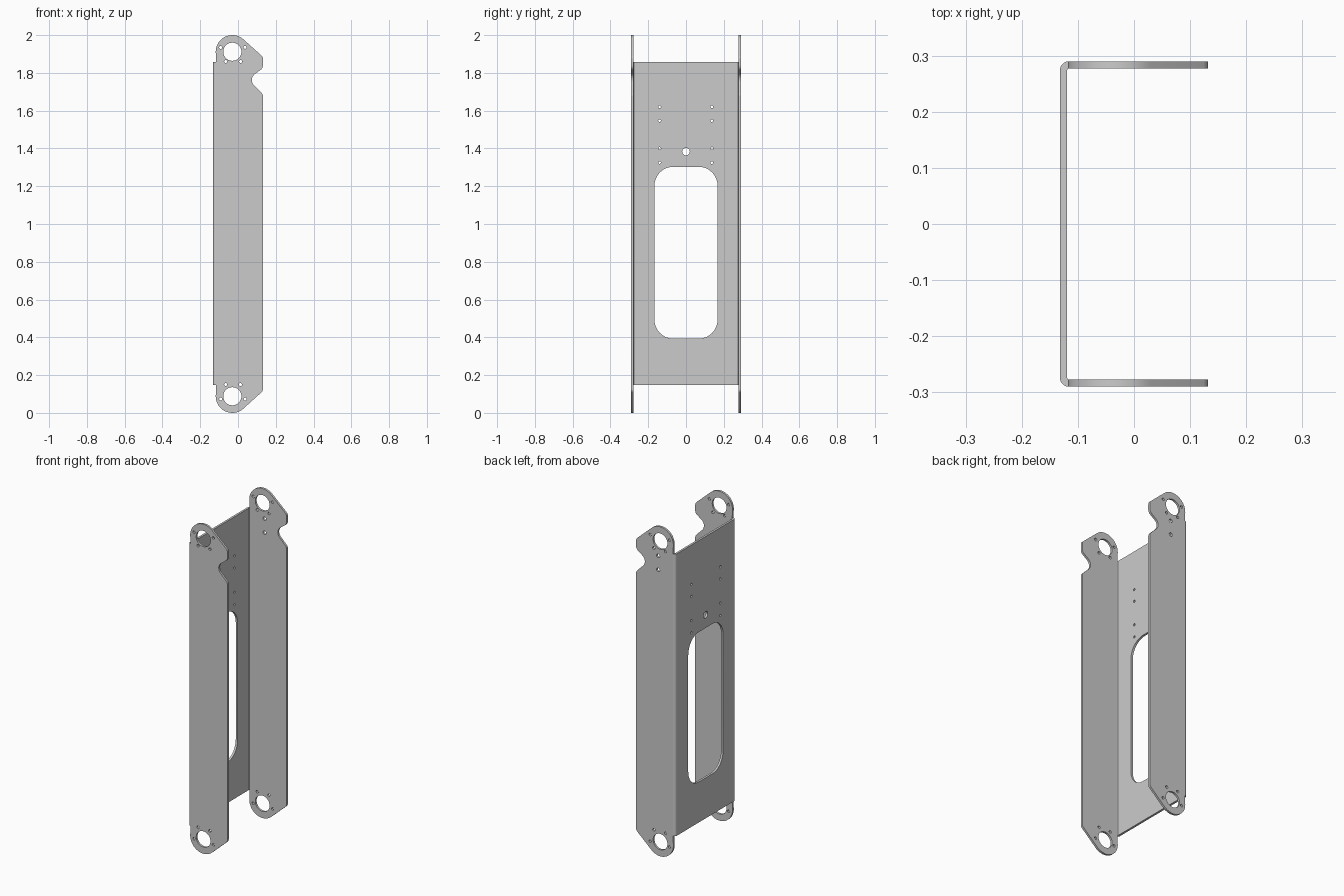
import bpy, bmesh
from math import sin, cos, pi, radians, tan
from mathutils import Vector, Euler, Matrix

if "Cube" in bpy.data.objects:
    bpy.data.objects.remove(bpy.data.objects["Cube"])

T = 0.013                  # sheet thickness
Z0, Z1 = 0.147, 1.858      # back panel bottom and top
BX, BY = -0.116, 0.274     # bend centre
XO, YO = -0.132, 0.29      # outer faces


def arc(cx, cy, r, a0, a1, n):
    return [(cx + r * cos(radians(a0 + (a1 - a0) * i / n)),
             cy + r * sin(radians(a0 + (a1 - a0) * i / n))) for i in range(n + 1)]


def circle(cx, cy, r, n=24):
    return arc(cx, cy, r, 0, 360, n)[:-1]


def fillet(prev, cur, nxt, r, n=8):
    p, a, b = Vector(cur), Vector(prev), Vector(nxt)
    u, v = (a - p).normalized(), (b - p).normalized()
    half = u.angle(v) / 2
    c = p + (u + v).normalized() * r / sin(half)
    s, e = p + u * r / tan(half) - c, p + v * r / tan(half) - c
    turn = s.angle(e)
    return [tuple(c + (s * sin((1 - i / n) * turn) + e * sin(i / n * turn)) / sin(turn))
            for i in range(n + 1)]


def rounded(corners):
    out = []
    for i, (x, y, r) in enumerate(corners):
        if r:
            out += fillet(corners[i - 1][:2], (x, y),
                          corners[(i + 1) % len(corners)][:2], r)
        else:
            out.append((x, y))
    return out


def finish(name, bm, angle=30):
    bmesh.ops.remove_doubles(bm, verts=bm.verts, dist=1e-5)
    bmesh.ops.recalc_face_normals(bm, faces=bm.faces)
    me = bpy.data.meshes.new(name)
    bm.to_mesh(me)
    bm.free()
    ob = bpy.data.objects.new(name, me)
    bpy.context.collection.objects.link(ob)
    bpy.ops.object.select_all(action='DESELECT')
    ob.select_set(True)
    bpy.context.view_layer.objects.active = ob
    bpy.ops.object.shade_smooth_by_angle(angle=radians(angle))
    return ob


def plate(name, loops, rot, loc):
    """Flat sheet: first loop is the outline, the rest are holes."""
    cu = bpy.data.curves.new(name + "_outline", 'CURVE')
    cu.dimensions, cu.fill_mode, cu.extrude = '2D', 'BOTH', T / 2
    for pts in loops:
        sp = cu.splines.new('POLY')
        sp.points.add(len(pts) - 1)
        for p, q in zip(sp.points, pts):
            p.co = (q[0], q[1], 0, 1)
        sp.use_cyclic_u = True
    tmp = bpy.data.objects.new(name + "_outline", cu)
    bpy.context.collection.objects.link(tmp)
    dg = bpy.context.evaluated_depsgraph_get()
    me = bpy.data.meshes.new_from_object(tmp.evaluated_get(dg))
    bm = bmesh.new()
    bm.from_mesh(me)
    bpy.data.objects.remove(tmp)
    bpy.data.curves.remove(cu)
    bpy.data.meshes.remove(me)
    bm.transform(Matrix.Translation(loc) @ Euler(rot).to_matrix().to_4x4())
    return finish(name, bm)


# Side plate outline: rounded lugs at both ends, notch on the open edge
CX, R = -0.03, 0.088
low, high = R, 2 - R
top_arc = arc(CX, high, R, 48, 180, 22)
low_arc = arc(CX, low, R, 180, 312, 22)
outline = rounded(
    [(x, y, 0) for x, y in low_arc]
    + [(0.132, 0.116, 0.025), (0.132, 1.687, 0.03), (0.052, 1.767, 0.04),
       (0.132, 1.825, 0.03), (0.132, 1.885, 0.025)]
    + [(x, y, 0) for x, y in top_arc]
    + [(BX, Z1, 0), (BX, Z0, 0)])

# Bearing holes with their small screw holes
holes = [circle(CX, low, 0.048, 40), circle(CX, high, 0.048, 40)]
for x, z in [(-0.065, 0.150), (0.013, 0.150), (-0.092, 0.073), (0.038, 0.073),
             (-0.065, 1.860), (0.014, 1.860), (-0.092, 1.935), (0.037, 1.935)]:
    holes.append(circle(x, z, 0.008, 16))
extra = [circle(-0.016, z, 0.011, 16) for z in (1.82, 1.735)]

plate("front_side_plate", [outline] + holes, (pi / 2, 0, 0), (0, -(YO - T / 2), 0))
plate("rear_side_plate", [outline] + holes + extra, (pi / 2, 0, 0), (0, YO - T / 2, 0))

# Back panel with window, cable hole and screw holes
panel = [[(-BY, Z0), (BY, Z0), (BY, Z1), (-BY, Z1)],
         rounded([(-0.167, 0.393, 0.1), (0.167, 0.393, 0.1),
                  (0.167, 1.303, 0.1), (-0.167, 1.303, 0.1)]),
         circle(0, 1.383, 0.02)]
for z in (1.325, 1.40, 1.547, 1.62):
    for y in (-0.14, 0.137):
        panel.append(circle(y, z, 0.007, 16))
plate("back_panel", panel, (pi / 2, 0, pi / 2), (XO + T / 2, 0, 0))

# Bent corners joining the back panel to the side plates
for side, name in ((-1, "front_bend"), (1, "rear_bend")):
    n = 8
    bm = bmesh.new()
    rings = []
    for r in (BX - XO, BX - XO - T):
        for z in (Z0, Z1):
            rings.append([bm.verts.new((x, side * y, z))
                          for x, y in arc(BX, BY, r, 90, 180, n)])
    ob_, ot, ib, it = rings
    for a, b in ((ob_, ot), (ot, it), (it, ib), (ib, ob_)):
        for i in range(n):
            bm.faces.new((a[i], a[i + 1], b[i + 1], b[i]))
    finish(name, bm)
